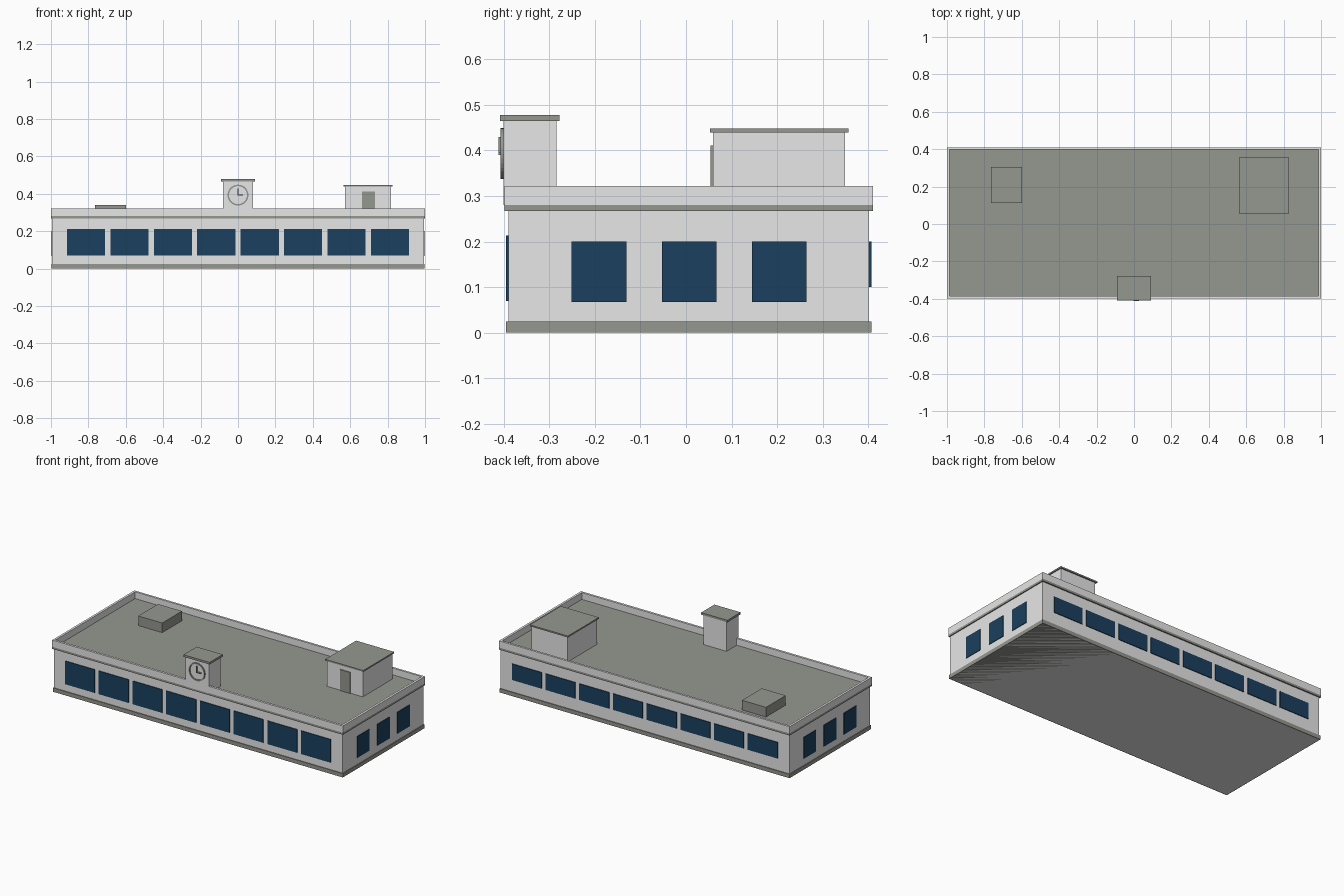
import bpy
import bmesh
from math import cos, sin, tau

if "Cube" in bpy.data.objects:
    bpy.data.objects.remove(bpy.data.objects["Cube"], do_unlink=True)


def material(name, rgb):
    m = bpy.data.materials.new(name)
    m.use_nodes = True
    colour = (*rgb, 1.0)
    m.diffuse_color = colour
    m.node_tree.nodes["Principled BSDF"].inputs["Base Color"].default_value = colour
    return m


WALL = material("light grey wall", (0.8, 0.8, 0.8))
TRIM = material("warm grey trim", (0.302, 0.312, 0.28))
GLASS = material("dark blue glass", (0.0105, 0.051, 0.112))


def add_object(name, bm, mat):
    bmesh.ops.recalc_face_normals(bm, faces=bm.faces)
    mesh = bpy.data.meshes.new(name)
    bm.to_mesh(mesh)
    bm.free()
    mesh.materials.append(mat)
    obj = bpy.data.objects.new(name, mesh)
    bpy.context.collection.objects.link(obj)
    return obj


def box(name, mat, xs, ys, zs):
    """Box between the low and high limits on each axis."""
    bm = bmesh.new()
    bmesh.ops.create_cube(bm, size=1)
    for v in bm.verts:
        v.co = [lim[0] if c < 0 else lim[1] for c, lim in zip(v.co, (xs, ys, zs))]
    return add_object(name, bm, mat)


def ring(name, mat, outer, inner, low, high, place):
    """Hollow band between two matching 2D loops; place maps (u, v, depth) to 3D."""
    bm = bmesh.new()
    loops = [[bm.verts.new(place(u, v, d)) for u, v in loop]
             for loop, d in ((outer, low), (outer, high), (inner, high), (inner, low))]
    n = len(outer)
    for a, b in zip(loops, loops[1:] + loops[:1]):
        for i in range(n):
            j = (i + 1) % n
            bm.faces.new((a[i], a[j], b[j], b[i]))
    return add_object(name, bm, mat)


def rect(x, y0, y1):
    return [(-x, y0), (x, y0), (x, y1), (-x, y1)]


def circle(r, n=32):
    return [(r * cos(tau * i / n), r * sin(tau * i / n)) for i in range(n)]


# Main block and plinth, both standing on the ground
FRONT, BACK, SIDE = -0.39, 0.402, 0.994
ROOF = 0.28
box("main_walls", WALL, (-SIDE, SIDE), (FRONT, BACK), (0, 0.27))
box("plinth", TRIM, (-0.998, 0.998), (-0.395, 0.407), (0, 0.024))

# Roof slab, whose edge forms the cornice, and the parapet standing on it
box("roof_slab", TRIM, (-1, 1), (-0.398, 0.41), (0.267, ROOF))
ring("parapet", WALL, rect(1, -0.398, 0.41), rect(0.986, -0.384, 0.397), ROOF, 0.322,
     lambda u, v, d: (u, v, d))

# Long-side windows: tall at the front, short at the back
for i in range(8):
    x = (i - 3.5) * 0.232
    span = (x - 0.102, x + 0.102)
    box(f"front_window_{i + 1}", GLASS, span, (FRONT - 0.005, FRONT + 0.002), (0.069, 0.213))
    box(f"back_window_{i + 1}", GLASS, span, (BACK - 0.002, BACK + 0.005), (0.1, 0.2))

# Three windows on each end
for side, label in ((1, "left"), (-1, "right")):
    for i in range(3):
        y = 0.007 + (i - 1) * 0.198
        xs = sorted((side * (SIDE - 0.002), side * (SIDE + 0.004)))
        box(f"{label}_window_{i + 1}", GLASS, xs, (y - 0.06, y + 0.06), (0.067, 0.2))

# Clock tower
box("clock_tower", WALL, (-0.08, 0.08), (-0.401, -0.284), (ROOF, 0.466))
box("clock_tower_cap", TRIM, (-0.09, 0.09), (-0.408, -0.278), (0.465, 0.478))

# Clock rim and hands
CLOCK_Z = 0.393
ring("clock_rim", TRIM, circle(0.056), circle(0.048), -0.407, -0.399,
     lambda u, v, d: (u, d, CLOCK_Z + v))
box("minute_hand", TRIM, (-0.0028, 0.0028), (-0.411, -0.4), (CLOCK_Z - 0.003, CLOCK_Z + 0.036))
box("hour_hand", TRIM, (0.0028, 0.028), (-0.411, -0.4), (CLOCK_Z - 0.003, CLOCK_Z + 0.0026))

# Roof access hut with door
box("roof_hut", WALL, (0.572, 0.818), (0.059, 0.349), (ROOF, 0.44))
box("roof_hut_cap", TRIM, (0.563, 0.825), (0.053, 0.357), (0.439, 0.448))
box("roof_hut_door", TRIM, (0.663, 0.733), (0.054, 0.061), (ROOF, 0.411))

# Roof vent box
box("roof_vent", TRIM, (-0.765, -0.6), (0.112, 0.306), (ROOF, 0.34))
